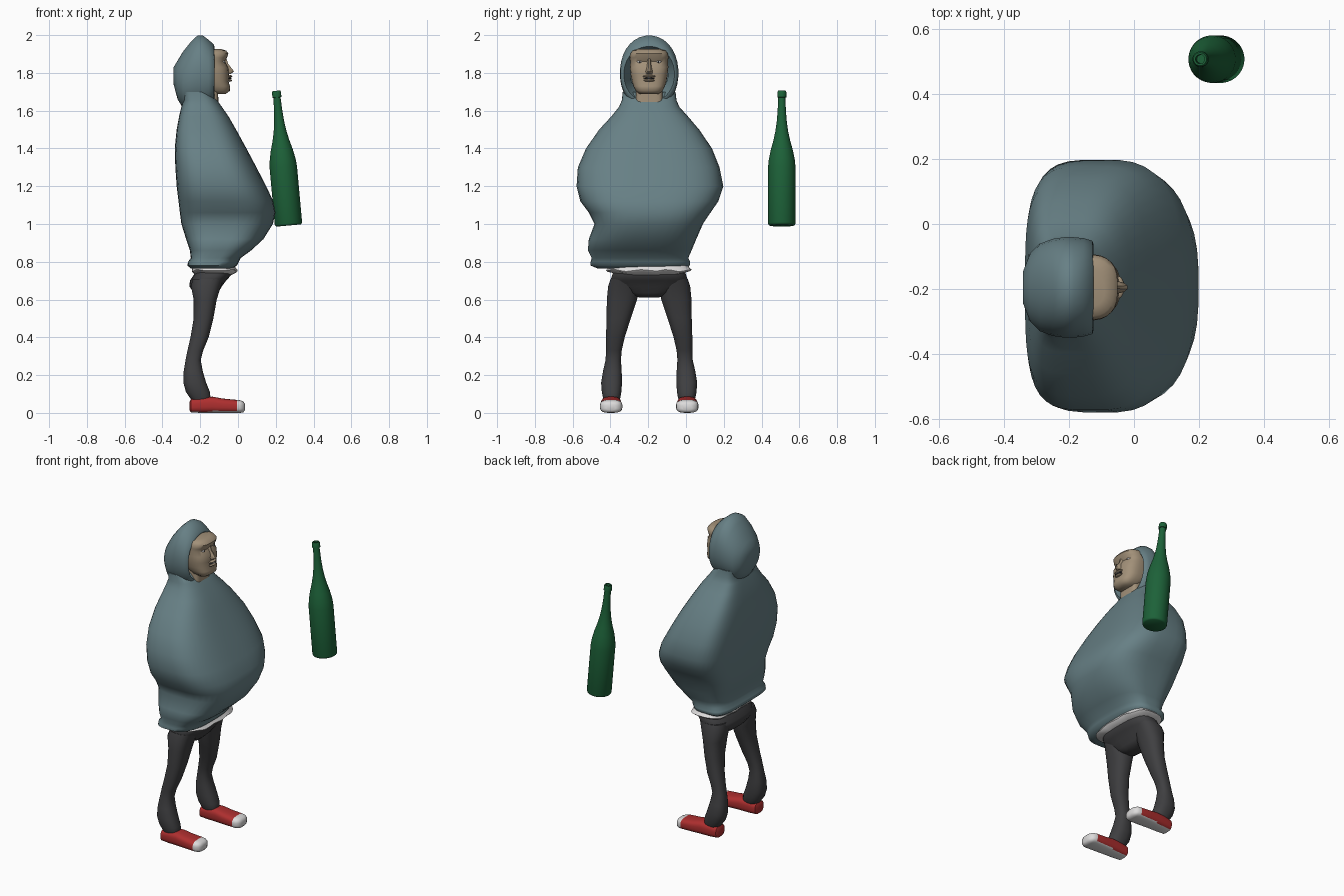
import bpy, bmesh, math
from mathutils import Vector, Matrix

MID = -0.195  # the figure's plane of symmetry in y


def material(name, rgb):
    m = bpy.data.materials.new(name)
    m.diffuse_color = (*rgb, 1)
    return m


TEAL = material("hoodie teal", (0.135, 0.215, 0.235))
SKIN = material("skin", (0.36, 0.28, 0.19))
DARK = material("charcoal", (0.05, 0.05, 0.053))
RED = material("shoe red", (0.42, 0.028, 0.028))
WHITE = material("off white", (0.72, 0.71, 0.71))
GREEN = material("bottle green", (0.012, 0.12, 0.04))


def finish(name, bm, mats, rule=None, angle=40):
    bmesh.ops.recalc_face_normals(bm, faces=bm.faces)
    if rule:
        for f in bm.faces:
            f.material_index = rule(f)
    me = bpy.data.meshes.new(name)
    bm.to_mesh(me)
    bm.free()
    for m in mats:
        me.materials.append(m)
    ob = bpy.data.objects.new(name, me)
    bpy.context.collection.objects.link(ob)
    bpy.ops.object.select_all(action='DESELECT')
    ob.select_set(True)
    bpy.context.view_layer.objects.active = ob
    bpy.ops.object.shade_smooth_by_angle(angle=math.radians(angle))
    return ob


def loft(rings, axis='z', sides=24, n_pos=2.0, n_neg=None, cap0=True, cap1=True):
    """Skin superellipse rings (t, u0, u1, v0, v1) set along an axis."""
    n_neg = n_neg or n_pos
    bm = bmesh.new()
    loops = []
    for t, u0, u1, v0, v1 in rings:
        loop = []
        for i in range(sides):
            a = 2 * math.pi * (i + 0.5) / sides
            c, s = math.cos(a), math.sin(a)
            e = 2 / (n_pos if c > 0 else n_neg)
            u = (u0 + u1) / 2 + (u1 - u0) / 2 * math.copysign(abs(c) ** e, c)
            v = (v0 + v1) / 2 + (v1 - v0) / 2 * math.copysign(abs(s) ** e, s)
            loop.append(bm.verts.new((u, v, t) if axis == 'z' else (t, u, v)))
        loops.append(loop)
    for a, b in zip(loops, loops[1:]):
        for i in range(sides):
            j = (i + 1) % sides
            bm.faces.new((a[i], a[j], b[j], b[i]))
    if cap0:
        bm.faces.new(loops[0])
    if cap1:
        bm.faces.new(loops[-1])
    return bm


def flip(bm):
    for v in bm.verts:
        v.co.y = 2 * MID - v.co.y
    return bm


def ellipsoid(name, centre, size, mat):
    bm = bmesh.new()
    bmesh.ops.create_uvsphere(bm, u_segments=12, v_segments=8, radius=1)
    for v in bm.verts:
        v.co = Vector(centre) + Vector(a * b for a, b in zip(v.co, size))
    finish(name, bm, [mat], angle=80)


# Hoodie body: flat back, bulging belly, gathered hem
body = [
    (0.765, -0.25, -0.03, -0.47, 0.00),
    (0.780, -0.268, -0.005, -0.505, 0.02),
    (0.800, -0.265, 0.005, -0.505, 0.022),
    (0.820, -0.25, 0.015, -0.50, 0.012),
    (0.860, -0.255, 0.07, -0.52, 0.03),
    (0.920, -0.275, 0.135, -0.515, 0.055),
    (1.000, -0.300, 0.185, -0.485, 0.09),
    (1.060, -0.308, 0.199, -0.515, 0.13),
    (1.120, -0.315, 0.187, -0.56, 0.172),
    (1.200, -0.325, 0.150, -0.58, 0.198),
    (1.300, -0.332, 0.098, -0.573, 0.178),
    (1.400, -0.335, 0.045, -0.53, 0.138),
    (1.500, -0.325, -0.010, -0.46, 0.07),
    (1.570, -0.312, -0.050, -0.395, 0.01),
    (1.620, -0.300, -0.085, -0.355, -0.035),
    (1.655, -0.290, -0.110, -0.34, -0.05),
    (1.700, -0.295, -0.150, -0.335, -0.055),
]
finish("hoodie_body", loft(body, sides=40, n_pos=2.8, n_neg=4), [TEAL], angle=60)


# Hood: peaked shell open towards the face, with a turned-in rim
hood = []
for x, w, z0, z1 in [(-0.21, 0.100, 1.69, 1.900), (-0.145, 0.125, 1.655, 1.930),
                     (-0.125, 0.134, 1.645, 1.940), (-0.128, 0.144, 1.63, 1.952),
                     (-0.155, 0.152, 1.61, 1.975), (-0.185, 0.155, 1.60, 1.998),
                     (-0.215, 0.155, 1.60, 1.998), (-0.250, 0.150, 1.60, 1.965),
                     (-0.290, 0.135, 1.61, 1.915), (-0.320, 0.105, 1.66, 1.865),
                     (-0.341, 0.050, 1.74, 1.830)]:
    hood.append((x, MID - w, MID + w, z0, z1))
finish("hood", loft(hood, 'x', 32, 2.1, cap0=False), [TEAL], angle=70)

# Head and neck
head = []
for z, x0, x1, w in [(1.688, -0.14, -0.065, 0.050), (1.705, -0.17, -0.043, 0.072),
                     (1.730, -0.20, -0.042, 0.084), (1.755, -0.22, -0.050, 0.092),
                     (1.790, -0.23, -0.047, 0.098), (1.830, -0.23, -0.052, 0.102),
                     (1.860, -0.23, -0.070, 0.100), (1.880, -0.23, -0.058, 0.102),
                     (1.902, -0.23, -0.050, 0.100), (1.918, -0.22, -0.062, 0.088),
                     (1.926, -0.20, -0.090, 0.060)]:
    head.append((z, x0, x1, MID - w, MID + w))
finish("head", loft(head, sides=28, n_pos=2.7), [SKIN], angle=50)
finish("neck", loft([(1.60, -0.22, -0.10, -0.267, -0.123), (1.64, -0.22, -0.104, -0.267, -0.123),
                     (1.73, -0.22, -0.105, -0.265, -0.125)], n_pos=5), [SKIN])

# Nose, lips, ears, eyes and mouth line
nose = [(z, -0.11, x, MID - w, MID + w) for z, x, w in
        [(1.875, -0.060, 0.012), (1.850, -0.052, 0.012), (1.825, -0.033, 0.016),
         (1.808, -0.019, 0.020), (1.795, -0.036, 0.020)]]
finish("nose", loft(nose, sides=12, n_pos=2.2), [SKIN])
ellipsoid("upper_lip", (-0.046, MID, 1.782), (0.016, 0.034, 0.007), SKIN)
ellipsoid("lower_lip", (-0.046, MID, 1.760), (0.015, 0.030, 0.007), SKIN)
ellipsoid("mouth", (-0.046, MID, 1.771), (0.012, 0.030, 0.004), DARK)
ellipsoid("teeth", (-0.046, MID, 1.772), (0.0135, 0.018, 0.003), WHITE)
for side, tag in ((-1, "right"), (1, "left")):
    ellipsoid(tag + "_eye", (-0.080, MID + side * 0.049, 1.858), (0.011, 0.015, 0.008), WHITE)
    ellipsoid(tag + "_pupil", (-0.072, MID + side * 0.049, 1.858), (0.005, 0.005, 0.005), DARK)

# Shirt hem peeking out under the hoodie, slightly wavy
hem = loft([(0.785, -0.235, -0.02, -0.40, 0.01), (0.768, -0.24, -0.012, -0.41, 0.018),
            (0.754, -0.245, -0.002, -0.425, 0.032), (0.746, -0.24, -0.008, -0.415, 0.02),
            (0.728, -0.22, -0.04, -0.33, -0.06)], sides=40, n_pos=3)
for v in hem.verts:
    if v.co.z < 0.76:
        v.co.z += 0.005 * math.sin(v.co.y * 45) * (v.co.z > 0.74)
finish("shirt_hem", hem, [WHITE], angle=50)

# Trousers: seat and two flared legs
finish("trouser_seat", loft([
    (0.612, -0.205, -0.125, -0.25, -0.14), (0.635, -0.235, -0.105, -0.32, -0.07),
    (0.670, -0.258, -0.085, -0.385, -0.005), (0.700, -0.255, -0.062, -0.402, 0.012),
    (0.730, -0.235, -0.035, -0.392, 0.002), (0.765, -0.22, -0.04, -0.38, -0.01)],
    n_pos=2.8), [DARK], angle=60)
leg = [
    (0.710, -0.24, -0.075, -0.13, 0.010), (0.670, -0.25, -0.09, -0.14, 0.023),
    (0.600, -0.235, -0.112, -0.132, 0.030), (0.500, -0.235, -0.130, -0.098, 0.031),
    (0.400, -0.252, -0.155, -0.066, 0.034), (0.330, -0.268, -0.184, -0.050, 0.034),
    (0.280, -0.278, -0.197, -0.046, 0.036), (0.220, -0.288, -0.186, -0.050, 0.050),
    (0.160, -0.290, -0.168, -0.052, 0.060), (0.110, -0.276, -0.148, -0.048, 0.056),
    (0.080, -0.255, -0.145, -0.043, 0.050), (0.050, -0.235, -0.150, -0.030, 0.040)]

# Shoes: red upper, white toe cap and sole
shoe = [
    (-0.256, -0.020, 0.035, 0.012, 0.060), (-0.248, -0.040, 0.050, 0.002, 0.074),
    (-0.200, -0.044, 0.056, 0.000, 0.082), (-0.135, -0.047, 0.060, 0.000, 0.086),
    (-0.080, -0.050, 0.063, 0.000, 0.076), (-0.006, -0.053, 0.066, 0.000, 0.069),
    (0.012, -0.050, 0.063, 0.000, 0.067), (0.028, -0.040, 0.053, 0.003, 0.061),
    (0.037, -0.018, 0.032, 0.014, 0.048)]


def shoe_colour(f):
    c = f.calc_center_median()
    return 1 if c.x > -0.006 or f.normal.z < -0.8 else 0


for tag in ("left", "right"):
    fix = flip if tag == "right" else (lambda b: b)
    finish(tag + "_trouser_leg", fix(loft(leg, sides=20, n_pos=2.4)), [DARK], angle=60)
    finish(tag + "_shoe", fix(loft(shoe, 'x', 24, 3)), [RED, WHITE], shoe_colour, 50)

# Floating bottle, leaning back on its axis
profile = [(0.0, 0.064), (0.004, 0.070), (0.012, 0.073), (0.31, 0.073), (0.35, 0.069),
           (0.40, 0.059), (0.45, 0.045), (0.50, 0.034), (0.55, 0.027), (0.61, 0.022),
           (0.68, 0.019), (0.681, 0.024), (0.708, 0.024), (0.716, 0.020), (0.716, 0.014),
           (0.68, 0.013)]
bottle = loft([(h, -r, r, -r, r) for h, r in profile], sides=32)
lean = Vector((0, 0, 1)).rotation_difference(Vector((-0.065, 0, 0.713)))
bmesh.ops.transform(bottle, verts=bottle.verts,
                    matrix=Matrix.Translation((0.268, 0.507, 0.992)) @ lean.to_matrix().to_4x4())
finish("bottle", bottle, [GREEN])
